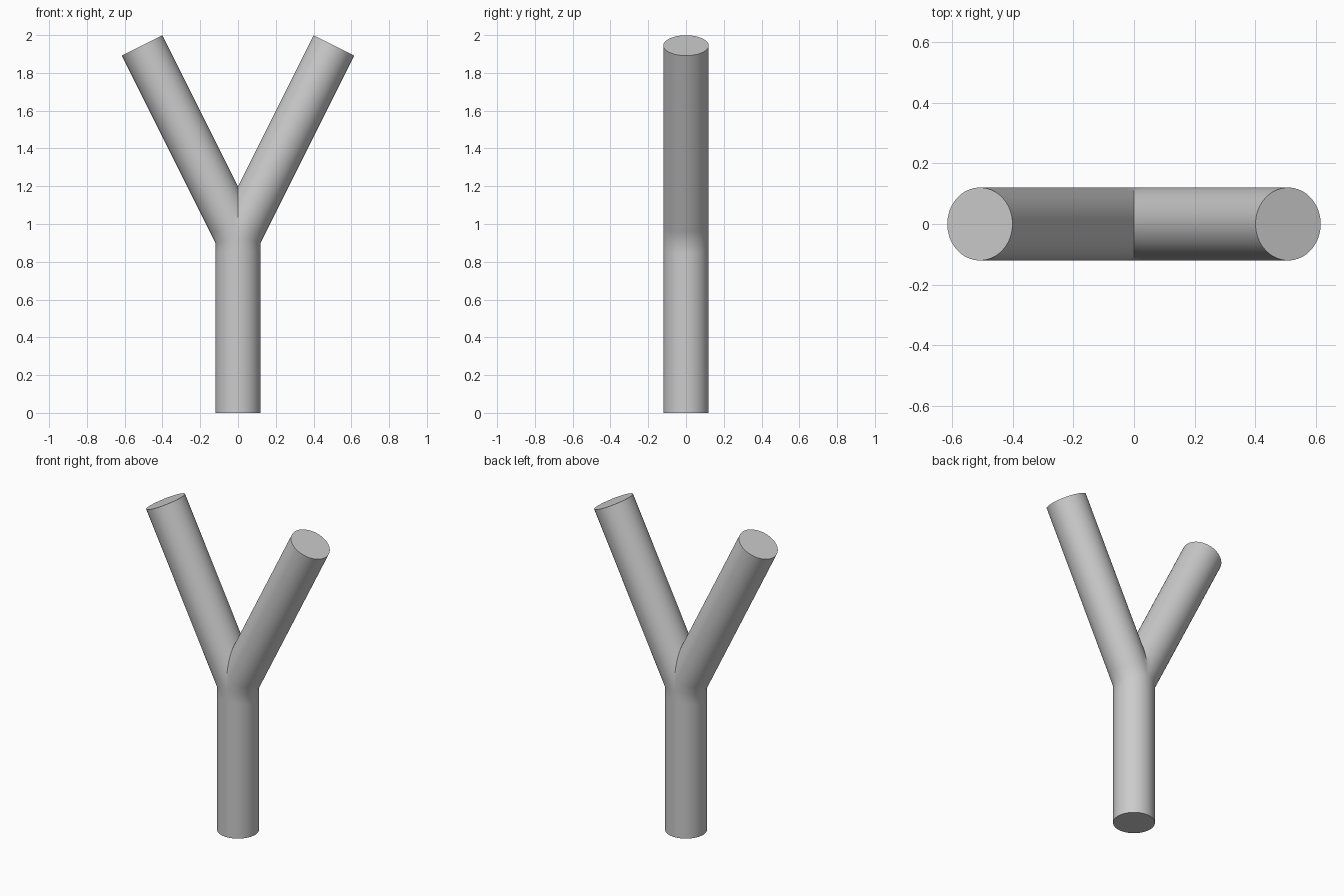
import bpy
import bmesh
import math
from mathutils import Vector

cube = bpy.data.objects.get("Cube")
if cube:
    bpy.data.objects.remove(cube, do_unlink=True)

RADIUS = 0.12
FORK_Z = 0.93                 # height where the three axes meet
LEAN = math.atan(0.5)         # tilt of each arm from vertical
LENGTH = 1.135                # arm axis length
SIDES = 64

grey = bpy.data.materials.new("plain grey")
grey.use_nodes = True
grey.diffuse_color = (0.6, 0.6, 0.6, 1)
grey.node_tree.nodes["Principled BSDF"].inputs["Base Color"].default_value = (0.6, 0.6, 0.6, 1)

bm = bmesh.new()


def add_ring(points):
    return [bm.verts.new(p) for p in points]


def bridge(low, high, closed):
    count = len(low)
    for i in range(count if closed else count - 1):
        j = (i + 1) % count
        bm.faces.new((low[i], low[j], high[j], high[i]))


def build_side(side):
    """One arm, mitred at the fork, with its half of the trunk."""
    axis = Vector((side * math.sin(LEAN), 0, math.cos(LEAN)))
    across = Vector((side * math.cos(LEAN), 0, -math.sin(LEAN)))
    fork = Vector((0, 0, FORK_Z))
    joint, tip = [], []
    for i in range(SIDES):
        a = 2 * math.pi * i / SIDES - math.pi / 2
        c, y = RADIUS * math.cos(a), RADIUS * math.sin(a)
        if i <= SIDES // 2:   # outer half meets the trunk
            c = 0 if i in (0, SIDES // 2) else c
            joint.append(Vector((side * c, y, FORK_Z - c * math.tan(LEAN / 2))))
        else:                 # inner half meets the other arm
            joint.append(Vector((0, y, FORK_Z - c / math.sin(LEAN))))
        tip.append(fork + axis * LENGTH + across * c + Vector((0, y, 0)))

    # Arm tube with a support loop above the joint, and a flat tip
    rings = [add_ring(p) for p in (joint, [p + axis * 0.06 for p in joint], tip)]
    bridge(rings[0], rings[1], True)
    bridge(rings[1], rings[2], True)
    bm.faces.new(rings[2])

    # Half of the trunk with a support loop below the joint
    outer = joint[:SIDES // 2 + 1]
    foot = add_ring([(p.x, p.y, 0) for p in outer])
    loop = add_ring([p - Vector((0, 0, 0.06)) for p in outer])
    bridge(foot, loop, False)
    bridge(loop, rings[0][:SIDES // 2 + 1], False)
    return foot


left_foot = build_side(1)
right_foot = build_side(-1)

# Weld the halves and close the bottom
bmesh.ops.remove_doubles(bm, verts=bm.verts, dist=0.0001)
bm.edges.ensure_lookup_table()
base = [e for e in bm.edges if e.is_boundary]
bmesh.ops.contextual_create(bm, geom=base)
bmesh.ops.recalc_face_normals(bm, faces=bm.faces)

mesh = bpy.data.meshes.new("forked_post")
bm.to_mesh(mesh)
bm.free()
mesh.materials.append(grey)
post = bpy.data.objects.new("forked_post", mesh)
bpy.context.collection.objects.link(post)

bpy.ops.object.select_all(action='DESELECT')
post.select_set(True)
bpy.context.view_layer.objects.active = post
bpy.ops.object.shade_smooth_by_angle(angle=math.radians(30))
